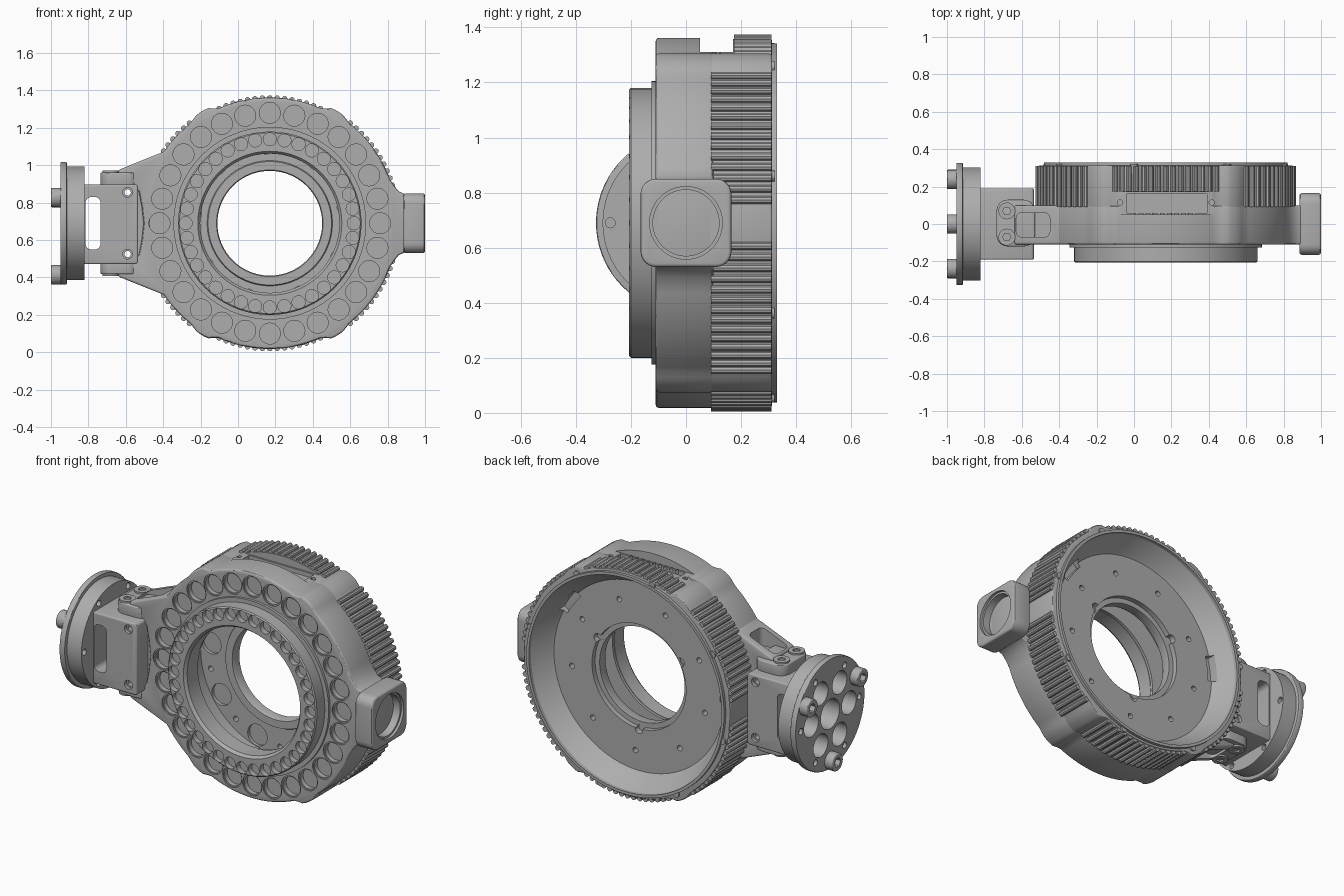
import bpy, bmesh, math

if "Cube" in bpy.data.objects:
    bpy.data.objects.remove(bpy.data.objects["Cube"])

CX, CZ = 0.17, 0.69
parts = []

grey = bpy.data.materials.new("machined_grey")
grey.use_nodes = True
GREY = (0.42, 0.42, 0.42, 1)
grey.diffuse_color = GREY
grey.node_tree.nodes["Principled BSDF"].inputs["Base Color"].default_value = GREY


def polar(r, deg, c=(CX, CZ)):
    a = math.radians(deg)
    return c[0] + r * math.cos(a), c[1] + r * math.sin(a)


def circle(c, r, n=32):
    return [polar(r, 360 * i / n, c) for i in range(n)]


def round_rect(u0, u1, v0, v1, r, n=6):
    corners = [(u1 - r, v1 - r), (u0 + r, v1 - r), (u0 + r, v0 + r), (u1 - r, v0 + r)]
    return [polar(r, 90 * k + 90 * i / n, c) for k, c in enumerate(corners) for i in range(n + 1)]


def mirror_z(pts):
    return [(x, 2 * CZ - z) for x, z in pts]


def prism(bm, pts, axis, a, b):
    """Extrude a 2D outline along one axis from a to b."""
    place = {"X": lambda p, t: (t, p[0], p[1]),
             "Y": lambda p, t: (p[0], t, p[1]),
             "Z": lambda p, t: (p[0], p[1], t)}[axis]
    low = [bm.verts.new(place(p, a)) for p in pts]
    high = [bm.verts.new(place(p, b)) for p in pts]
    bm.faces.new(low)
    bm.faces.new(high)
    for i in range(len(pts)):
        j = (i + 1) % len(pts)
        bm.faces.new((low[i], low[j], high[j], high[i]))
    return bm


def lathe(profile, closed, n=96):
    """Revolve (radius, y) points around the ring axis."""
    bm = bmesh.new()
    rings = []
    for k in range(n):
        ring = []
        for r, y in profile:
            x, z = polar(r, 360 * k / n)
            ring.append(bm.verts.new((x, y, z)))
        rings.append(ring)
    m = len(profile)
    for k in range(n):
        p, q = rings[k], rings[(k + 1) % n]
        for i in range(m if closed else m - 1):
            j = (i + 1) % m
            bm.faces.new((p[i], p[j], q[j], q[i]))
    bmesh.ops.remove_doubles(bm, verts=bm.verts, dist=1e-5)
    return bm


def make(name, bm, bevel=0, keep=True):
    bmesh.ops.recalc_face_normals(bm, faces=bm.faces)
    me = bpy.data.meshes.new(name)
    bm.to_mesh(me)
    bm.free()
    ob = bpy.data.objects.new(name, me)
    bpy.context.collection.objects.link(ob)
    me.materials.append(grey)
    if keep:
        parts.append(ob)
    if bevel:
        mod = ob.modifiers.new("bevel", "BEVEL")
        mod.width, mod.segments = bevel, 3
        mod.limit_method, mod.angle_limit = "ANGLE", math.radians(55)
        apply(ob, mod)
    return ob


def apply(ob, mod):
    bpy.context.view_layer.objects.active = ob
    bpy.ops.object.modifier_apply(modifier=mod.name)


def cut(ob, bm):
    cutter = make("cutter", bm, keep=False)
    cutter.hide_render = True
    mod = ob.modifiers.new("cut", "BOOLEAN")
    mod.operation, mod.solver, mod.object = "DIFFERENCE", "EXACT", cutter
    apply(ob, mod)
    bpy.data.objects.remove(cutter)


def drill(ob, outlines, axis, a, b):
    bm = bmesh.new()
    for pts in outlines:
        prism(bm, pts, axis, a, b)
    cut(ob, bm)


def ring_radius(deg, side, corner, top):
    """Radius by direction: round sides, raised corners, slightly lower top and bottom."""
    a = abs((deg + 90) % 180 - 90)
    keys = [(0, side), (51, side), (57, corner), (61, corner), (66, top), (90, top)]
    for (a0, r0), (a1, r1) in zip(keys, keys[1:]):
        if a <= a1:
            t = (a - a0) / (a1 - a0)
            return r0 + (r1 - r0) * t * t * (3 - 2 * t)
    return top


def bore():
    """Air inside the ring: front mouth, chamber, floor opening and rear cone."""
    return lathe([(0, -.3), (.375, -.3), (.375, -.085), (.5, -.085), (.5, .12), (.335, .12),
                  (.33, .11), (.285, .11), (.28, .12), (.28, .17), (.31, .17), (.31, .2),
                  (.56, .2), (.575, .215), (.635, .31), (.635, .36), (0, .36)], False)


# Front housing with the hinge shoulder and grip neck
outline = [polar(ring_radius(d, .684, .7, .672), d) for d in range(20, 147, 2)]
shoulder = [(-.64, .975), (-.64, .905), (-.56, .895), (-.53, .86), (-.515, .78)]
neck = [(.94, .84), (.895, .845), (.86, .86), (.835, .89)]
outline = neck + outline + shoulder
outline = outline + [(-.505, CZ)] + mirror_z(outline)[::-1]
housing = make("front_housing", prism(bmesh.new(), outline, "Y", -.11, .1), .012)
cut(housing, bore())
for r, depth in ((.063, -.103), (.056, -.075)):
    drill(housing, [circle(polar(.59, 360 * i / 28), r) for i in range(28)], "Y", -.2, depth)
pocket = round_rect(-.63, -.45, -.07, .06, .03)
drill(housing, [pocket], "Z", .94, 1.2)
drill(housing, [pocket], "Z", .2, 2 * CZ - .94)

# Web closing the gap between the shoulder and the hinge block
make("hinge_web", prism(bmesh.new(), round_rect(-.57, -.47, .49, .89, .01, 3), "Y", -.085, .09))

# Rear drum with its floor and cone
outline = [polar(ring_radius(d, .682, .699, .668), d) for d in range(0, 360, 2)]
drum = make("rear_drum", prism(bmesh.new(), outline, "Y", .075, .313), .008)
cut(drum, bore())
drill(drum, [circle(polar(.445, 40 * i - 7), .016, 16) for i in range(9)], "Y", .1, .23)
drill(drum, [circle(polar(.433, 40 * i + 13), .064) for i in range(9)], "Y", .1, .14)
drill(drum, [circle(polar(.315, 120 * i + 30), .025, 16) for i in range(3)], "Y", .165, .25)
for a in (28, 165):
    arc = range(a, a + 17, 2)
    drill(drum, [[polar(.535, d) for d in arc] + [polar(.58, d) for d in reversed(arc)]], "Y", .17, .3)

# Window slot on top, with a deeper pocket and pin holes in its front wall
for ob in (housing, drum):
    drill(ob, [[(-.1, .05), (.44, .05), (.44, .17), (-.1, .17)]], "Z", 1.31, 1.6)
    drill(ob, [[(-.04, .06), (.39, .06), (.39, .16), (-.04, .16)]], "Z", 1.285, 1.6)
    drill(ob, [circle((x, .115), .014, 12) for x in (-.075, .415)], "Z", 1.27, 1.6)
drill(housing, [circle((CX + .038 * i, 1.3), .012, 12) for i in range(-4, 5)], "Y", .03, .09)

# Thin rear lip and its small studs
make("rear_lip", lathe([(.635, .3), (.652, .3), (.652, .33), (.635, .33)], True))
bm = bmesh.new()
for i in range(8):
    prism(bm, circle(polar(.655, 45 * i + 15), .02, 16), "Y", .27, .322)
make("lip_studs", bm)

# Grip ribs around the drum
bm = bmesh.new()
for q in range(4):
    for i in range(14):
        a = 7 + 3.4 * i
        a = (a, 180 - a, 180 + a, -a)[q]
        prism(bm, circle(polar(.686, a), .015, 10), "Y", .09, .31)
make("side_ribs", bm)
bm = bmesh.new()
for i in range(-7, 8):
    prism(bm, circle(polar(.67, 90 + 3.4 * i), .015, 10), "Y", .175, .31)
    prism(bm, circle(polar(.67, 270 + 3.4 * i), .015, 10), "Y", .09, .31)
make("top_and_bottom_ribs", bm)

# Raised front collar with a ring of small bores
collar = make("front_collar", lathe(
    [(.385, -.207), (.483, -.207), (.49, -.2), (.49, -.125), (.515, -.125), (.515, -.1),
     (.372, -.1), (.372, -.19)], True))
drill(collar, [circle(polar(.45, 10 * i), .035, 24) for i in range(36)], "Y", -.3, -.175)

# Grip block on the left side with a round recess
grip = make("grip_block", prism(bmesh.new(), round_rect(-.165, .165, .53, .85, .055), "X", .885, 1), .012)
drill(grip, [circle((0, CZ), .132, 48)], "X", .985, 1.1)
drill(grip, [circle((0, CZ), .12, 48)], "X", .94, 1.1)

# Hinge block between the arms
block = make("hinge_block", prism(bmesh.new(), round_rect(-.83, -.535, .472, .898, .015, 3), "Y", -.19, .19), .008)
drill(block, [round_rect(-.815, -.735, .55, .83, .03)], "Y", -.3, .3)
pins = [(-.59, .525), (-.59, .855)]
drill(block, [circle(p, .017, 20) for p in pins], "Y", -.3, .3)
drill(block, [circle(p, .026, 20) for p in pins], "Y", -.3, -.17)
drill(block, [circle(p, .026, 20) for p in pins], "Y", .17, .3)

# Hinge arms and their screws, above and below
for name, s in (("upper", 1), ("lower", -1)):
    def lev(h):
        return CZ + s * h
    make(name + "_hinge_arm", prism(bmesh.new(), round_rect(-.735, -.53, -.12, .13, .06), "Z", lev(.2), lev(.272)), .008)
    for y in (-.07, .07):
        screw = make(name + "_hinge_screw", prism(bmesh.new(), circle((-.68, y), .045, 24), "Z", lev(.25), lev(.282)))
        drill(screw, [circle((-.68, y), .022, 6)], "Z", lev(.268), lev(.32))

# Mounting disc and flange with holes
hub = (0, CZ)
holes = [circle(hub, .088)] + [circle(polar(.178, 60 * i, hub), .068) for i in range(6)]
small = [circle(polar(.275, a, hub), .018, 16) for a in (0, 60, 120, 180, 240, 300)]
disc = make("mount_disc", prism(bmesh.new(), circle(hub, .303, 72), "X", -.915, -.82))
flange = make("mount_flange", prism(bmesh.new(), circle(hub, .327, 72), "X", -.95, -.915), .006)
drill(disc, holes, "X", -1, -.84)
drill(flange, holes, "X", -1, -.9)
drill(disc, small, "X", -.87, -.8)
drill(flange, small, "X", -1, -.93)

# Socket bolts on the flange
for a in (30, 150, 270):
    c = polar(.275, a, hub)
    bolt = make("flange_bolt", prism(bmesh.new(), circle(c, .052, 24), "X", -1, -.94), .006)
    drill(bolt, [circle(c, .028, 6)], "X", -1.1, -.97)

# Smooth shading with sharp edges kept
bpy.ops.object.select_all(action="DESELECT")
for ob in parts:
    ob.select_set(True)
bpy.context.view_layer.objects.active = parts[0]
bpy.ops.object.shade_smooth_by_angle(angle=math.radians(30))
